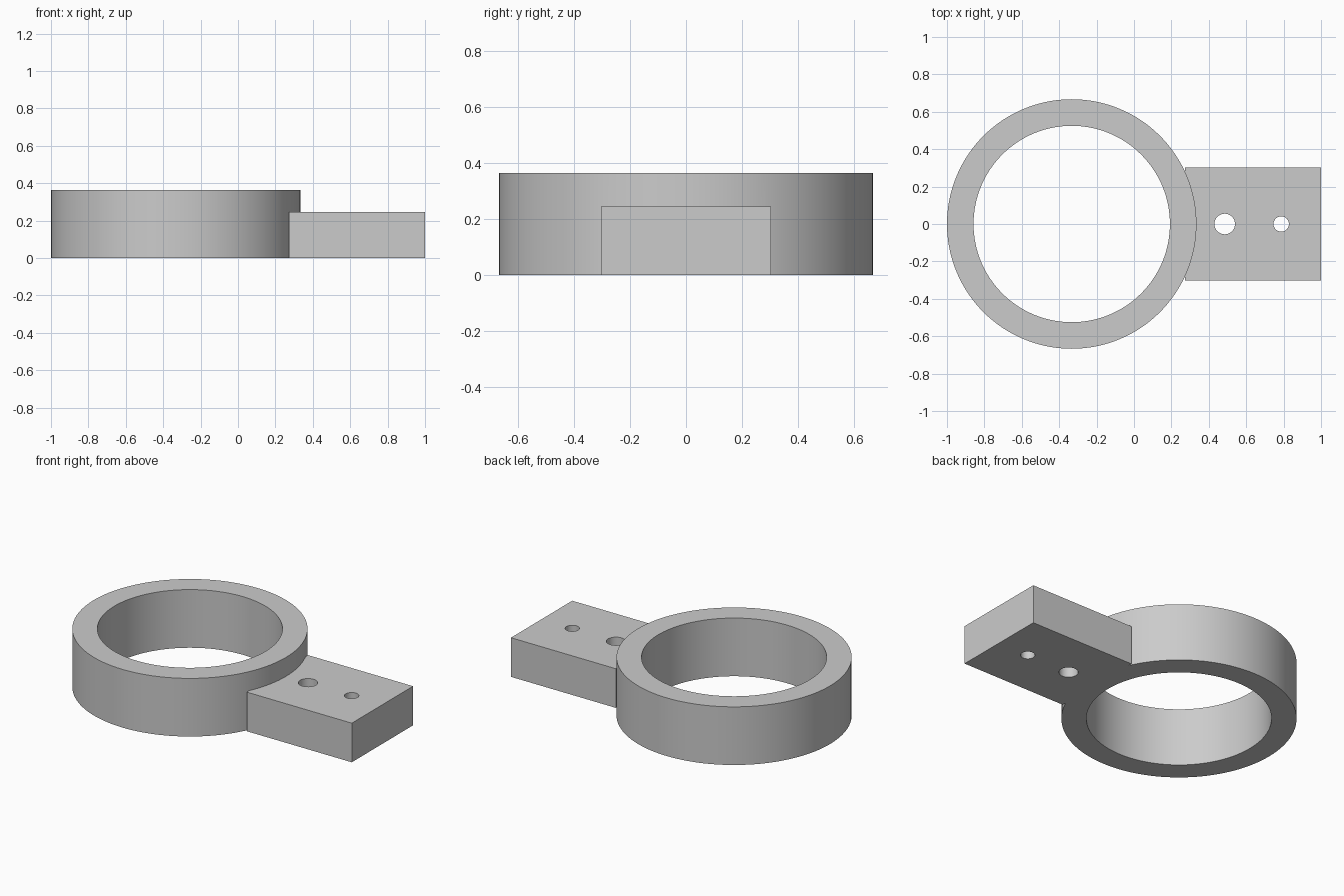
import bpy
import math

default = bpy.data.objects.get("Cube")
if default:
    bpy.data.objects.remove(default, do_unlink=True)

RING_X = -0.333
RING_R, BORE_R, RING_H = 0.667, 0.525, 0.364
TAB_X0, TAB_X1, TAB_HALF, TAB_H = 0.273, 1.0, 0.303, 0.245

grey = bpy.data.materials.new("plain_grey")
grey.use_nodes = True
colour = (0.6, 0.6, 0.6, 1.0)
grey.diffuse_color = colour
grey.node_tree.nodes["Principled BSDF"].inputs["Base Color"].default_value = colour


def cylinder(name, x, radius, z0, z1, sides):
    bpy.ops.mesh.primitive_cylinder_add(
        vertices=sides, radius=radius, depth=z1 - z0, location=(x, 0, (z0 + z1) / 2))
    ob = bpy.context.object
    ob.name = name
    ob.data.materials.append(grey)
    return ob


def combine(target, other, operation):
    mod = target.modifiers.new(operation.lower(), "BOOLEAN")
    mod.operation, mod.object, mod.solver = operation, other, "EXACT"
    bpy.context.view_layer.objects.active = target
    bpy.ops.object.modifier_apply(modifier=mod.name)
    bpy.data.objects.remove(other, do_unlink=True)


# Round collar
body = cylinder("ring_with_mounting_tab", RING_X, RING_R, 0, RING_H, 128)

# Rectangular mounting tab, merged into the collar
bpy.ops.mesh.primitive_cube_add(size=1, location=((TAB_X0 + TAB_X1) / 2, 0, TAB_H / 2))
tab = bpy.context.object
tab.name = "mounting_tab"
tab.scale = (TAB_X1 - TAB_X0, 2 * TAB_HALF, TAB_H)
tab.data.materials.append(grey)
combine(body, tab, "UNION")

# Bore and the two screw holes
for name, x, radius, sides in (("bore", RING_X, BORE_R, 128),
                               ("large_hole", 0.485, 0.055, 48),
                               ("small_hole", 0.787, 0.041, 48)):
    combine(body, cylinder(name, x, radius, -0.2, RING_H + 0.2, sides), "DIFFERENCE")

# Smooth round walls, crisp edges
bpy.ops.object.select_all(action="DESELECT")
body.select_set(True)
bpy.context.view_layer.objects.active = body
bpy.ops.object.shade_smooth_by_angle(angle=math.radians(30))
